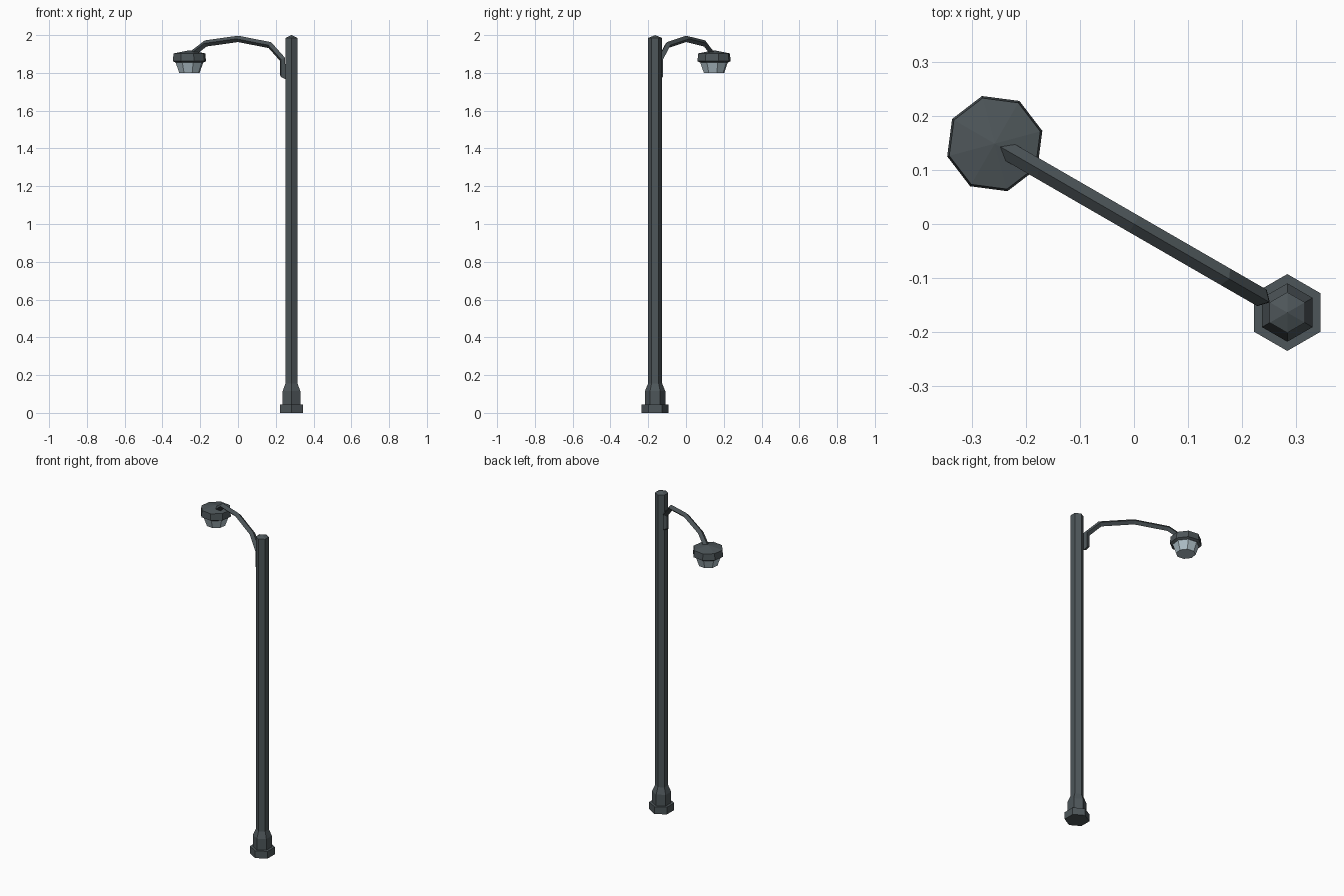
import bpy, bmesh, math
from mathutils import Vector

if "Cube" in bpy.data.objects:
    bpy.data.objects.remove(bpy.data.objects["Cube"])

ARM_ANGLE = math.radians(150)          # plan direction from pole to lamp
U = Vector((math.cos(ARM_ANGLE), math.sin(ARM_ANGLE), 0))
V = Vector((-U.y, U.x, 0))
Z = Vector((0, 0, 1))


def material(name, rgb):
    m = bpy.data.materials.new(name)
    m.diffuse_color = (*rgb, 1)
    m.use_nodes = True
    m.node_tree.nodes["Principled BSDF"].inputs["Base Color"].default_value = m.diffuse_color
    return m


METAL = material("dark grey metal", (0.075, 0.092, 0.100))
GLASS = material("pale lamp glass", (0.42, 0.52, 0.57))


def loft(name, rings, mat):
    """Join rings of equal point count into a closed flat-shaded solid."""
    bm = bmesh.new()
    vs = [[bm.verts.new(p) for p in ring] for ring in rings]
    n = len(vs[0])
    for a, b in zip(vs, vs[1:]):
        for i in range(n):
            j = (i + 1) % n
            bm.faces.new((a[i], a[j], b[j], b[i]))
    bm.faces.new(vs[0][::-1])
    bm.faces.new(vs[-1])
    bmesh.ops.remove_doubles(bm, verts=bm.verts[:], dist=0.0005)
    bmesh.ops.recalc_face_normals(bm, faces=bm.faces[:])
    me = bpy.data.meshes.new(name)
    bm.to_mesh(me)
    bm.free()
    me.materials.append(mat)
    ob = bpy.data.objects.new(name, me)
    bpy.context.collection.objects.link(ob)
    return ob


def turned(name, u, sides, profile, mat):
    """Polygonal lathe at distance u along the arm, one corner facing the arm."""
    rings = []
    for r, z in profile:
        rings.append([U * u + Z * z + r * (U * math.cos(t) + V * math.sin(t))
                      for t in (2 * math.pi * i / sides for i in range(sides))])
    return loft(name, rings, mat)


# Pole with stepped hexagonal foot and shallow pointed cap
turned("pole", -0.327, 6,
       [(0.071, 0), (0.071, 0.045), (0.054, 0.045), (0.054, 0.115),
        (0.0375, 0.155), (0.0375, 1.985), (0.0001, 2.0)], METAL)

# Lamp hood and glass
turned("lamp_hood", 0.297, 8,
       [(0.076, 1.854), (0.091, 1.862), (0.087, 1.903), (0.0001, 1.92)], METAL)
turned("lamp_glass", 0.297, 8, [(0.056, 1.80), (0.076, 1.856)], GLASS)

# Curved arm: diamond section swept with mitred joints
path = [(-0.273, 1.778), (-0.272, 1.872), (-0.195, 1.947), (0.0, 1.98),
        (0.197, 1.956), (0.300, 1.888)]
pts = [U * u + Z * z for u, z in path]
rings = []
R = 0.0175
for i, p in enumerate(pts):
    d0 = (p - pts[max(i - 1, 0)]).normalized() if i else (pts[1] - p).normalized()
    d1 = (pts[i + 1] - p).normalized() if i < len(pts) - 1 else d0
    t = (d0 + d1).normalized()
    up = V.cross(t)
    up *= (R * 0.95) / t.dot(d1)
    if i == 0:                          # foot of the arm slopes into the pole
        up += Z * (0.012 if up.dot(U) > 0 else -0.012)
    rings.append([p + up, p + V * R, p - up, p - V * R])
loft("arm", rings, METAL)
